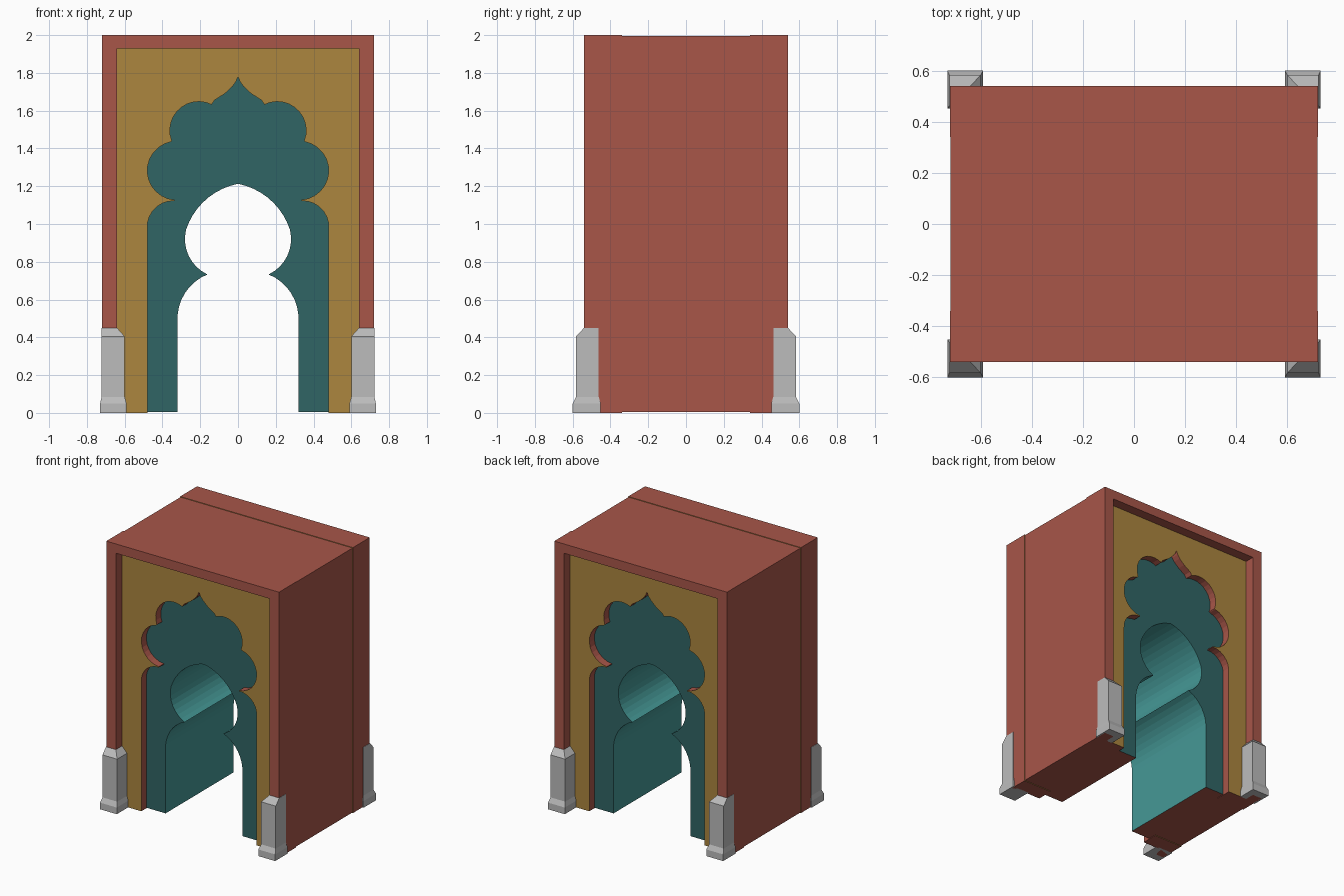
import bpy, bmesh, math
from mathutils import Vector

if "Cube" in bpy.data.objects:
    bpy.data.objects.remove(bpy.data.objects["Cube"])


def srgb(r, g, b):
    return tuple(((c / 255 + 0.055) / 1.055) ** 2.4 for c in (r, g, b)) + (1,)


def material(name, rgb):
    m = bpy.data.materials.new(name)
    m.diffuse_color = srgb(*rgb)
    m.use_nodes = True
    m.node_tree.nodes["Principled BSDF"].inputs["Base Color"].default_value = m.diffuse_color
    return m


red = material("brick red", (168, 86, 73))
ochre = material("ochre", (172, 134, 63))
teal = material("dark teal", (48, 101, 101))
light_teal = material("light teal", (69, 152, 150))
stone = material("grey stone", (188, 188, 188))


def arc(p0, pm, p1, n):
    """Points on the circle through three points, from p0 to p1."""
    (ax, ay), (bx, by), (cx, cy) = p0, pm, p1
    d = 2 * (ax * (by - cy) + bx * (cy - ay) + cx * (ay - by))
    a, b, c = ax * ax + ay * ay, bx * bx + by * by, cx * cx + cy * cy
    ux = (a * (by - cy) + b * (cy - ay) + c * (ay - by)) / d
    uy = (a * (cx - bx) + b * (ax - cx) + c * (bx - ax)) / d
    r = math.hypot(ax - ux, ay - uy)
    t0, tm, t1 = (math.atan2(p[1] - uy, p[0] - ux) for p in (p0, pm, p1))
    sweep, mid = (t1 - t0) % math.tau, (tm - t0) % math.tau
    if mid > sweep:
        sweep -= math.tau
    return [(ux + r * math.cos(t0 + sweep * i / n), uy + r * math.sin(t0 + sweep * i / n))
            for i in range(n + 1)]


def chain(*parts):
    """Join point runs, dropping repeated joints."""
    out = []
    for part in parts:
        for p in part:
            if not out or math.dist(p, out[-1]) > 1e-4:
                out.append(p)
    return out


def finish(name, bm, mats, rule=None):
    bmesh.ops.recalc_face_normals(bm, faces=bm.faces)
    bm.normal_update()
    if rule:
        for f in bm.faces:
            f.material_index = rule(f)
    me = bpy.data.meshes.new(name)
    bm.to_mesh(me)
    bm.free()
    for m in mats:
        me.materials.append(m)
    ob = bpy.data.objects.new(name, me)
    bpy.context.collection.objects.link(ob)


def gateway(name, w, z0, top, opening, y0, y1, mats, rule=None):
    """Upright slab with an opening (right half profile, bottom to apex) cut from the floor."""
    right = [(x, max(z, z0)) for x, z in opening]
    left = [(-x, z) for x, z in reversed(right) if x > 1e-4]
    outline = [(-w, z0), (-w, top), (w, top), (w, z0)] + right + left
    bm = bmesh.new()
    face = bm.faces.new([bm.verts.new((x, y0, z)) for x, z in outline])
    ext = bmesh.ops.extrude_face_region(bm, geom=[face])
    verts = [v for v in ext["geom"] if isinstance(v, bmesh.types.BMVert)]
    bmesh.ops.translate(bm, verts=verts, vec=Vector((0, y1 - y0, 0)))
    finish(name, bm, mats, rule)


# Right half profiles of the openings
lobed_arch = chain(
    [(0.48, 0)],
    arc((0.48, 0.97), (0.442, 1.08), (0.335, 1.122), 7),
    arc((0.335, 1.128), (0.48, 1.28), (0.355, 1.435), 12),
    arc((0.35, 1.44), (0.335, 1.58), (0.14, 1.632), 11),
    [(0.125, 1.655), (0.07, 1.69), (0.03, 1.727), (0.012, 1.752), (0, 1.78)])
inner_arch = chain(
    [(0.32, 0)],
    arc((0.32, 0.48), (0.27, 0.65), (0.162, 0.733), 8),
    arc((0.162, 0.733), (0.272, 0.86), (0.275, 0.97), 8),
    arc((0.275, 0.97), (0.18, 1.12), (0, 1.213), 9))
frame_hole = [(0.64, 0), (0.64, 1.93)]


def core_rule(f):
    c = f.calc_center_median()
    if abs(f.normal.y) > 0.5:
        return 1
    return 2 if abs(c.x) < 0.33 and 0.01 < c.z < 1.22 else 0


# Core block with the passage through it
gateway("passage_core", 0.717, 0.004, 1.996, inner_arch, -0.405, 0.405,
        [red, teal, light_teal], core_rule)

for s, side in ((-1, "front"), (1, "back")):
    # Lobed panel and the raised border around it
    gateway(side + "_lobed_panel", 0.72, 0, 2, lobed_arch, s * 0.34, s * 0.465, [red, ochre],
            lambda f: int(abs(f.normal.y) > 0.5))
    gateway(side + "_border", 0.72, 0, 2, frame_hole, s * 0.465, s * 0.54, [red])

    # Stone plinths around the feet of the border
    for sx, hand in ((-1, "left"), (1, "right")):
        levels = [(0.59, 0.73, 0.452, 0.60, 0), (0.59, 0.73, 0.452, 0.60, 0.05),
                  (0.60, 0.722, 0.462, 0.582, 0.085), (0.60, 0.722, 0.462, 0.582, 0.405),
                  (0.64, 0.722, 0.462, 0.54, 0.45)]
        bm = bmesh.new()
        rings = [[bm.verts.new((sx * x, s * y, z))
                  for x, y in ((x0, y0), (x1, y0), (x1, y1), (x0, y1))]
                 for x0, x1, y0, y1, z in levels]
        for a, b in zip(rings, rings[1:]):
            for i in range(4):
                j = (i + 1) % 4
                bm.faces.new((a[i], a[j], b[j], b[i]))
        bm.faces.new(rings[0])
        bm.faces.new(rings[-1])
        finish(f"{side}_{hand}_plinth", bm, [stone])
